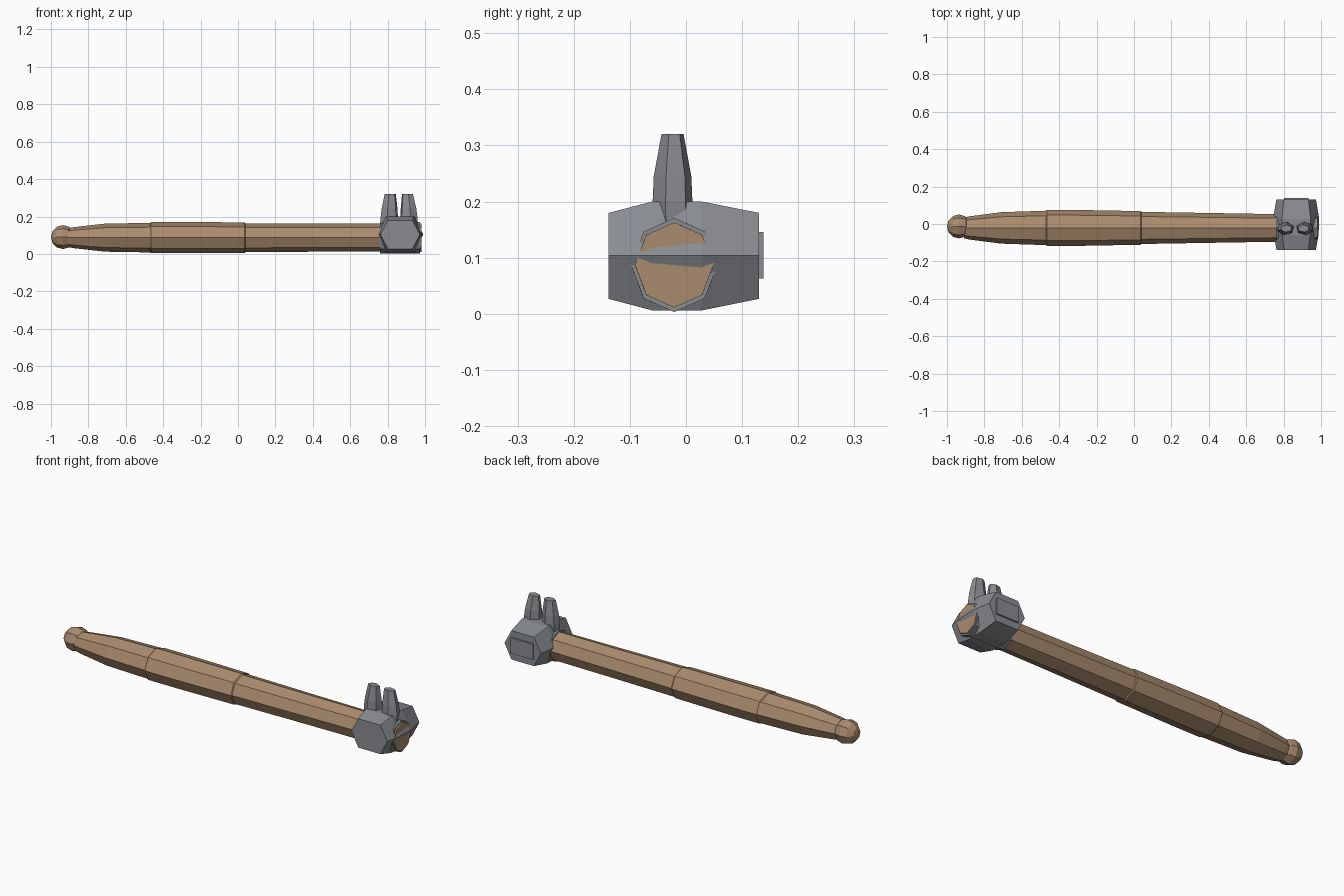
import bpy, bmesh
from math import cos, sin, pi
from mathutils import Matrix

if "Cube" in bpy.data.objects:
    bpy.data.objects.remove(bpy.data.objects["Cube"])

wood = bpy.data.materials.new("wood")
wood.diffuse_color = (0.40, 0.26, 0.155, 1)
wood.use_nodes = True
wood.node_tree.nodes["Principled BSDF"].inputs["Base Color"].default_value = wood.diffuse_color
stone = bpy.data.materials.new("stone")
stone.diffuse_color = (0.25, 0.26, 0.28, 1)
stone.use_nodes = True
stone.node_tree.nodes["Principled BSDF"].inputs["Base Color"].default_value = stone.diffuse_color


def finish(name, bm, mat):
    bmesh.ops.recalc_face_normals(bm, faces=bm.faces)
    me = bpy.data.meshes.new(name)
    bm.to_mesh(me)
    bm.free()
    me.materials.append(mat)
    ob = bpy.data.objects.new(name, me)
    bpy.context.collection.objects.link(ob)
    return ob


def loft(name, rings, mat):
    """Skin a list of equal-length point rings and cap both ends."""
    bm = bmesh.new()
    loops = [[bm.verts.new(p) for p in r] for r in rings]
    n = len(loops[0])
    for a, b in zip(loops, loops[1:]):
        for i in range(n):
            j = (i + 1) % n
            bm.faces.new((a[i], a[j], b[j], b[i]))
    bm.faces.new(loops[0])
    bm.faces.new(loops[-1])
    return finish(name, bm, mat)


def octagon(x, ry, rz, y=-0.021, z=0.087):
    return [(x, y + ry * cos(i * pi / 4), z + rz * sin(i * pi / 4)) for i in range(8)]


# wooden handle: grip, slightly thicker middle, neck through the head
loft("handle", [octagon(*s) for s in (
    (-0.91, 0.055, 0.050), (-0.88, 0.062, 0.056), (-0.71, 0.084, 0.075),
    (-0.47, 0.092, 0.079), (-0.465, 0.096, 0.083), (-0.30, 0.096, 0.083),
    (0.035, 0.090, 0.082), (0.04, 0.086, 0.077), (0.45, 0.079, 0.075),
    (0.75, 0.074, 0.075), (0.98, 0.070, 0.076))], wood)

# stone collar round the handle inside the head
loft("collar", [octagon(0.76, 0.079, 0.084), octagon(0.972, 0.077, 0.084)], stone)

# rounded pommel, poles along the handle
bm = bmesh.new()
bmesh.ops.create_uvsphere(bm, u_segments=8, v_segments=6, radius=0.064)
bmesh.ops.transform(bm, verts=bm.verts, matrix=Matrix.Translation((-0.936, -0.013, 0.09))
                    @ Matrix.Rotation(pi / 2, 4, 'Y'))
finish("pommel", bm, wood)

# hexagonal stone head, tapering to both striking faces
hexa = [(-0.122, 0), (-0.076, 0.096), (0.076, 0.096),
        (0.122, 0), (0.076, -0.098), (-0.076, -0.098)]
loft("hammer_head", [[(0.867 + sx * x, y, 0.104 + sz * z) for x, z in hexa]
                     for y, sx, sz in ((-0.138, 0.86, 0.79), (-0.06, 0.98, 1),
                                       (0.028, 1.01, 1), (0.13, 0.87, 0.79))], stone)

# raised plate on the rear striking face
bm = bmesh.new()
bmesh.ops.create_cube(bm, size=1)
bmesh.ops.transform(bm, verts=bm.verts, matrix=Matrix.Translation((0.867, 0.126, 0.104))
                    @ Matrix.Diagonal((0.13, 0.024, 0.083, 1)))
finish("rear_plate", bm, stone)

# pair of blunt spikes on top
for name, x0, lean, turn in (("spike_inner", 0.809, 0.005, 0.3), ("spike_outer", 0.914, -0.008, 0.7)):
    loft(name, [[(x0 + lean * k + rx * cos(turn + i * pi / 3),
                  -0.024 + ry * sin(turn + i * pi / 3), z) for i in range(6)]
                for z, k, rx, ry in ((0.15, 0, 0.048, 0.035), (0.20, 0, 0.048, 0.036),
                                     (0.245, 0.3, 0.044, 0.034), (0.32, 1, 0.031, 0.020))], stone)
